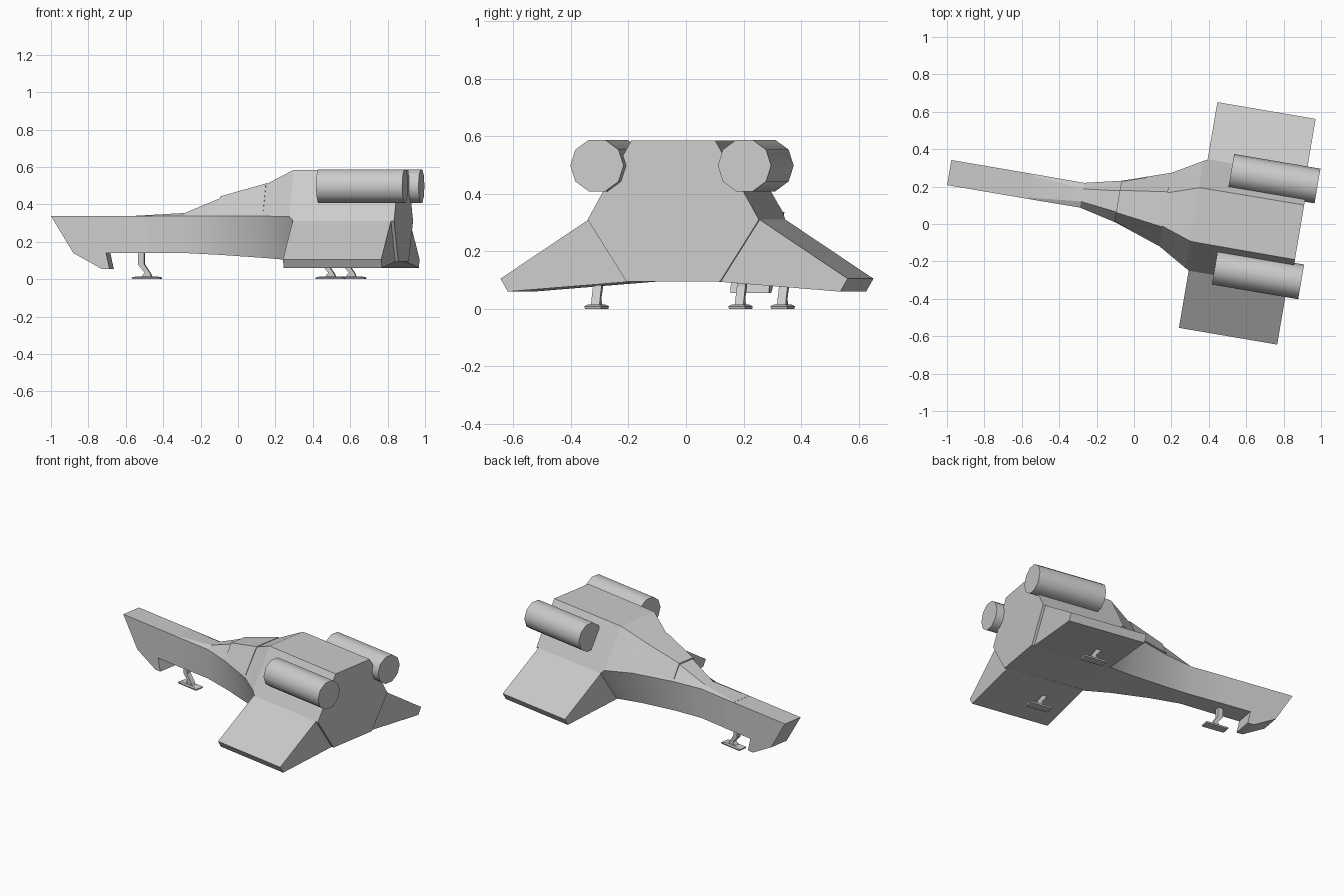
import bpy, bmesh, math
from mathutils import Matrix

if "Cube" in bpy.data.objects:
    bpy.data.objects.remove(bpy.data.objects["Cube"])

# Ship is modelled along its own axis (u aft, v sideways), then turned slightly
TURN = Matrix.Rotation(math.radians(-9.67), 4, 'Z') @ Matrix.Translation((0, 0.105, 0))


def finish(name, bm, smooth=None):
    bmesh.ops.recalc_face_normals(bm, faces=bm.faces)
    bm.transform(TURN)
    me = bpy.data.meshes.new(name)
    bm.to_mesh(me)
    bm.free()
    ob = bpy.data.objects.new(name, me)
    bpy.context.collection.objects.link(ob)
    if smooth:
        bpy.ops.object.select_all(action='DESELECT')
        ob.select_set(True)
        bpy.context.view_layer.objects.active = ob
        bpy.ops.object.shade_smooth_by_angle(angle=math.radians(smooth))
    return ob


def loft(name, rings, smooth=None):
    bm = bmesh.new()
    vs = [[bm.verts.new(p) for p in r] for r in rings]
    n = len(vs[0])
    for a, b in zip(vs, vs[1:]):
        for i in range(n):
            j = (i + 1) % n
            bm.faces.new((a[i], a[j], b[j], b[i]))
    bm.faces.new(vs[0])
    bm.faces.new(vs[-1])
    return finish(name, bm, smooth)


def side_prism(name, profile, half, v=0.0, du=0.0):
    """Side outline (u, z) extruded sideways."""
    return loft(name, [[(u + du, v + s * half, z) for u, z in profile] for s in (-1, 1)])


def symmetric(u, half):
    """Full ring from half-section points (v, z), bottom to top."""
    return [(u, v, z) for v, z in half] + [(u, -v, z) for v, z in reversed(half)]


# Long nose beam with the slanted prow and chin hook
side_prism("nose_beam", [(-1.02, .337), (-.9, .14), (-.746, .055), (-.703, .055),
                         (-.722, .14), (-.5, .14), (-.5, .337)], .068)

# Fuselage: u, then bottom, middle and top (half width, height)
hull = [(-.58, (.068, .14), (.068, .337), (.06, .338)),
        (-.30, (.064, .14), (.067, .337), (.034, .354)),
        (-.10, (.085, .13), (.113, .337), (.058, .435)),
        (.155, (.125, .113), (.200, .337), (.092, .510)),
        (.31, (.16, .1), (.29, .335), (.144, .585)),
        (.335, (.165, .097), (.302, .31), (.146, .585)),
        (.88, (.165, .095), (.302, .31), (.148, .585))]
loft("fuselage", [symmetric(u, pts) for u, *pts in hull], 22)

# Slightly raised canopy over the front slope
canopy = [(-.105, (.108, .352), (.060, .442)), (.15, (.193, .352), (.095, .512))]
loft("canopy", [symmetric(u, pts) for u, *pts in canopy])

# Down-sloping wings on a thick wedge section
wing = [(.15, .095), (.586, .06), (.612, .105), (.302, .31)]
for s, side in ((-1, "right"), (1, "left")):
    loft(side + "_wing", [[(u, s * v, z) for v, z in wing] for u in (.33, .863)])

    # Ten-sided engine pods
    bm = bmesh.new()
    bmesh.ops.create_cone(bm, cap_ends=True, segments=10, radius1=.094, radius2=.094, depth=.468)
    bm.transform(Matrix.Translation((.699, s * .26, .498)) @ Matrix.Rotation(math.pi / 2, 4, 'Y'))
    finish(side + "_engine", bm, 40)

# Landing gear: bent strut on a flat foot
for name, u, v, top in (("nose", -.512, 0, .15), ("right", .54, -.328, .1), ("left", .54, .328, .1)):
    side_prism(name + "_gear_strut", [(-.046, top), (-.046, .078), (-.01, .035), (-.03, .01),
                                      (.03, .01), (.018, .035), (-.012, .078), (-.012, top)], .015, v, u)
    loft(name + "_gear_foot", [[(u + a * l, v + b * w, z) for a, b in ((-1, -1), (1, -1), (1, 1), (-1, 1))]
                               for l, w, z in ((.076, .028, 0), (.078, .03, .009), (.05, .022, .015))])
